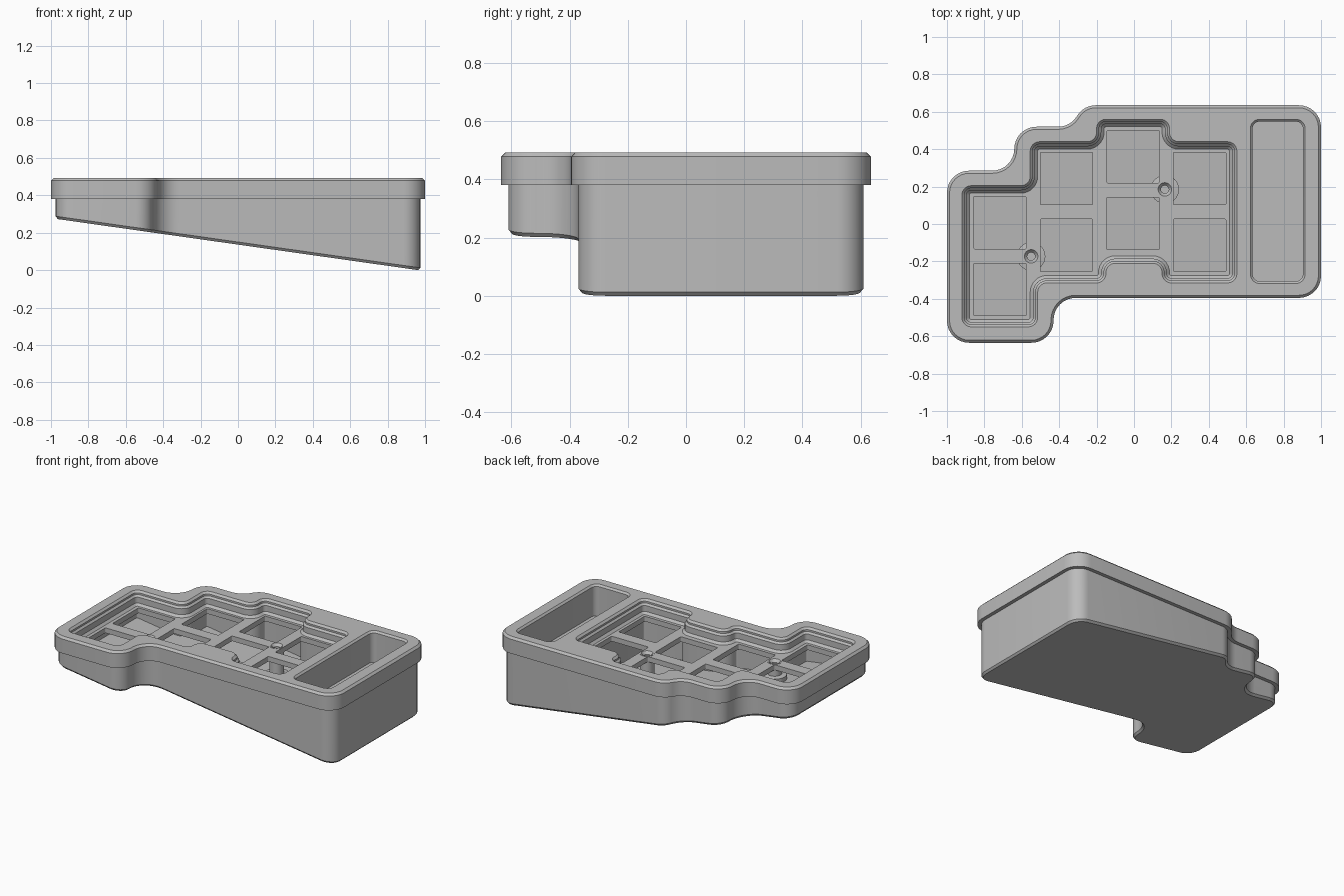
import bpy, bmesh, math
from mathutils import Vector

if "Cube" in bpy.data.objects:
    bpy.data.objects.remove(bpy.data.objects["Cube"], do_unlink=True)

grey = bpy.data.materials.new("plain grey plastic")
grey.use_nodes = True
GREY = (0.5, 0.5, 0.5, 1)
grey.diffuse_color = GREY
grey.node_tree.nodes["Principled BSDF"].inputs["Base Color"].default_value = GREY


def slope(x):
    """Height of the tilted underside."""
    return 0.1415 * (0.963 - x)


def rounded(points, radius, inset, steps=8):
    """Counter-clockwise outline, moved inwards and filleted."""
    pts = [Vector(p) for p in points]
    n = len(pts)
    moved = []
    for i in range(n):
        a = (pts[i] - pts[i - 1]).normalized()
        b = (pts[(i + 1) % n] - pts[i]).normalized()
        na, nb = Vector((-a.y, a.x)), Vector((-b.y, b.x))
        moved.append(pts[i] + (na + nb) * inset / (1 + na.dot(nb)))
    loop = []
    for i in range(n):
        a = (moved[i] - moved[i - 1]).normalized()
        b = (moved[(i + 1) % n] - moved[i]).normalized()
        side = 1 if a.x * b.y - a.y * b.x > 0 else -1
        r = max(radius - side * inset, 0.006)
        turn = math.acos(max(-1, min(1, a.dot(b))))
        start = moved[i] - a * r * math.tan(turn / 2)
        normal = Vector((-a.y, a.x)) * side
        for k in range(steps + 1):
            t = turn * k / steps
            loop.append(start + a * r * math.sin(t) + normal * r * (1 - math.cos(t)))
    return loop


def finish(name, bm):
    bmesh.ops.recalc_face_normals(bm, faces=bm.faces)
    mesh = bpy.data.meshes.new(name)
    bm.to_mesh(mesh)
    bm.free()
    mesh.materials.append(grey)
    obj = bpy.data.objects.new(name, mesh)
    bpy.context.collection.objects.link(obj)
    return obj


def loft(name, points, radius, levels):
    """Closed solid through (inset, height) levels; height may be a function of x."""
    bm = bmesh.new()
    rings = []
    for inset, z in levels:
        rings.append([bm.verts.new((p.x, p.y, z(p.x) if callable(z) else z))
                      for p in rounded(points, radius, inset)])
    for low, high in zip(rings, rings[1:]):
        for i in range(len(low)):
            j = (i + 1) % len(low)
            bm.faces.new((low[i], low[j], high[j], high[i]))
    bm.faces.new(rings[0][::-1])
    bm.faces.new(rings[-1])
    return finish(name, bm)


def lathe(name, centre, profile, sides=32):
    """Closed solid turned about a vertical axis."""
    bm = bmesh.new()
    rings = [[bm.verts.new((centre[0] + r * math.cos(math.tau * k / sides),
                            centre[1] + r * math.sin(math.tau * k / sides), z))
              for k in range(sides)] for r, z in profile]
    for low, high in zip(rings, rings[1:]):
        for i in range(sides):
            j = (i + 1) % sides
            bm.faces.new((low[i], low[j], high[j], high[i]))
    bm.faces.new(rings[0][::-1])
    bm.faces.new(rings[-1])
    return finish(name, bm)


def select_only(obj):
    bpy.ops.object.select_all(action='DESELECT')
    obj.select_set(True)
    bpy.context.view_layer.objects.active = obj


def cut(obj, cutter):
    mod = obj.modifiers.new("cut", 'BOOLEAN')
    mod.operation, mod.solver, mod.object = 'DIFFERENCE', 'EXACT', cutter
    select_only(obj)
    bpy.ops.object.modifier_apply(modifier=mod.name)
    bpy.data.objects.remove(cutter, do_unlink=True)


def smooth(obj):
    select_only(obj)
    bpy.ops.object.shade_smooth_by_angle(angle=math.radians(25))


def rectangle(x0, y0, x1, y1):
    return [(x0, y0), (x1, y0), (x1, y1), (x0, y1)]


# Stepped outlines of the case and of the key opening
case_outline = [(-1, -0.635), (-0.43, -0.635), (-0.43, -0.395), (1, -0.395), (1, 0.635),
                (-0.27, 0.635), (-0.34, 0.52), (-0.64, 0.52), (-0.64, 0.285), (-1, 0.285)]
key_outline = [(-0.92, -0.55), (-0.515, -0.55), (-0.515, -0.315), (-0.15, -0.315),
               (-0.15, -0.21), (0.15, -0.21), (0.15, -0.315), (0.55, -0.315),
               (0.55, 0.44), (0.19, 0.44), (0.19, 0.56), (-0.2, 0.56),
               (-0.2, 0.44), (-0.555, 0.44), (-0.555, 0.205), (-0.92, 0.205)]
PLATE_TOP = 0.4

# Case: tilted underside, body and overhanging rim
case = loft("case", case_outline, 0.118, [
    (0.037, slope), (0.025, lambda x: slope(x) + 0.014), (0.025, 0.38),
    (0, 0.38), (0, 0.478), (0.014, 0.492)])

# Hollow below the key opening, with a stepped bevelled edge
cut(case, loft("hollow_cutter", key_outline, 0.05, [
    (0.04, lambda x: slope(x) + 0.06), (0.04, PLATE_TOP), (0.025, 0.415), (0.025, 0.455),
    (0.013, 0.467), (0.013, 0.479), (0, 0.492), (0, 0.52)]))

# Side pocket
cut(case, loft("pocket_cutter", rectangle(0.622, -0.318, 0.915, 0.56), 0.05, [
    (0.012, 0.28), (0.012, 0.48), (0, 0.492), (0, 0.52)]))
smooth(case)

# Key plate with square switch holes
plate = loft("key_plate", key_outline, 0.05, [(0.03, PLATE_TOP - 0.035), (0.03, PLATE_TOP)])
columns = [(-0.717, 0.007), (-0.361, 0.243), (-0.005, 0.36), (0.351, 0.243)]
for x, y in columns:
    for row in range(2):
        cy = y - 0.357 * row
        cut(plate, loft("switch_cutter", rectangle(x - 0.14, cy - 0.14, x + 0.14, cy + 0.14),
                        0.006, [(0, 0.3), (0, 0.45)]))

# Screw posts, rising from the tilted floor through the plate
for number, centre in enumerate([(0.165, 0.185), (-0.55, -0.173)]):
    cut(plate, lathe("screw_cutter", centre, [(0.043, 0.3), (0.043, 0.45)]))
    floor = slope(centre[0]) + 0.06
    post = lathe(f"screw_post_{number + 1}", centre, [
        (0.076, floor - 0.03), (0.076, floor + 0.04), (0.045, floor + 0.045),
        (0.045, PLATE_TOP + 0.002), (0.036, PLATE_TOP + 0.002),
        (0.021, PLATE_TOP - 0.016), (0.021, PLATE_TOP - 0.07)])
    smooth(post)
smooth(plate)
